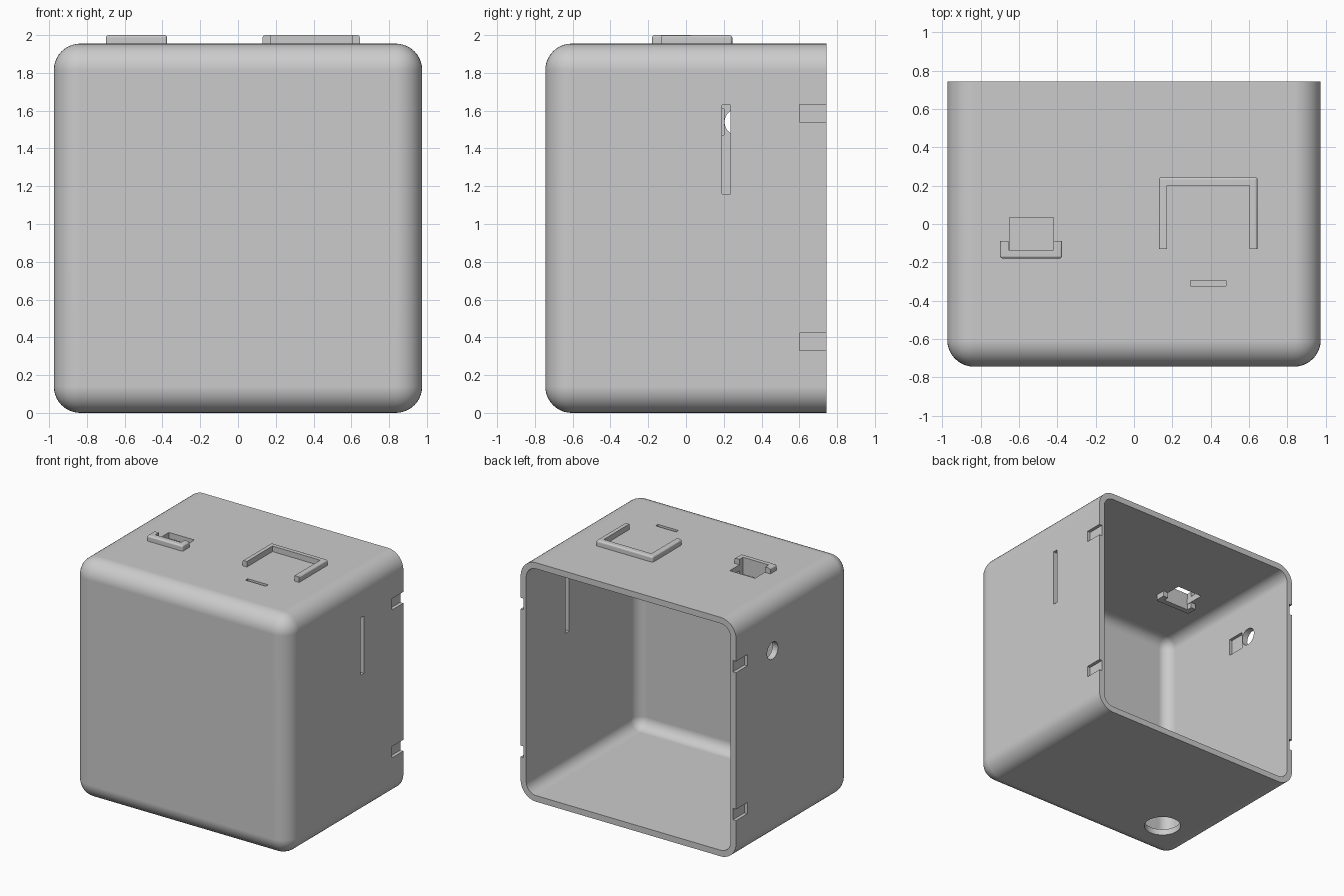
import bpy
import bmesh
import math
from mathutils import Matrix, Vector

old = bpy.data.objects.get("Cube")
if old:
    bpy.data.objects.remove(old, do_unlink=True)

W, D, H = 0.975, 0.745, 1.955    # half width, half depth, height
WALL, RADIUS = 0.05, 0.14

grey = bpy.data.materials.new("light_grey")
grey.use_nodes = True
colour = (0.6, 0.6, 0.6, 1)
grey.diffuse_color = colour
grey.node_tree.nodes["Principled BSDF"].inputs["Base Color"].default_value = colour


def finish(name, bm):
    bmesh.ops.recalc_face_normals(bm, faces=bm.faces)
    mesh = bpy.data.meshes.new(name)
    bm.to_mesh(mesh)
    bm.free()
    mesh.materials.append(grey)
    obj = bpy.data.objects.new(name, mesh)
    bpy.context.collection.objects.link(obj)
    return obj


def activate(obj):
    bpy.ops.object.select_all(action="DESELECT")
    obj.select_set(True)
    bpy.context.view_layer.objects.active = obj


def box(name, x, y, z, radius=0):
    """Box from three ranges; a radius rounds every edge not on the back."""
    bm = bmesh.new()
    lo, hi = Vector((x[0], y[0], z[0])), Vector((x[1], y[1], z[1]))
    size = Matrix.Diagonal((*(hi - lo), 1))
    bmesh.ops.create_cube(bm, size=1, matrix=Matrix.Translation((lo + hi) / 2) @ size)
    if radius:
        edges = [e for e in bm.edges if min(v.co.y for v in e.verts) < y[1] - 0.01]
        bmesh.ops.bevel(bm, geom=edges, offset=radius, segments=10,
                        profile=0.5, affect="EDGES", clamp_overlap=True)
    return finish(name, bm)


def cylinder(name, centre, radius, depth, turn=0):
    bm = bmesh.new()
    place = Matrix.Translation(centre) @ Matrix.Rotation(turn, 4, "Y")
    bmesh.ops.create_cone(bm, cap_ends=True, segments=48, radius1=radius,
                          radius2=radius, depth=depth, matrix=place)
    return finish(name, bm)


def u_rail(name, x, base, tip, bar, arm, z):
    """U-shaped rail: crossbar at y = base, arms reaching to y = tip."""
    inner = base + math.copysign(bar, tip - base)
    outline = [(x[0], base), (x[1], base), (x[1], tip), (x[1] - arm, tip),
               (x[1] - arm, inner), (x[0] + arm, inner), (x[0] + arm, tip), (x[0], tip)]
    bm = bmesh.new()
    face = bm.faces.new([bm.verts.new((px, py, z[0])) for px, py in outline])
    ext = bmesh.ops.extrude_face_region(bm, geom=[face])
    top = [g for g in ext["geom"] if isinstance(g, bmesh.types.BMVert)]
    bmesh.ops.translate(bm, verts=top, vec=(0, 0, z[1] - z[0]))
    # soften the outer top edges and outer upright corners
    edges = []
    for e in bm.edges:
        on_top = all(v.co.z > z[1] - 0.001 for v in e.verts)
        outer = all(abs(v.co.y - base) < 0.001 or min(abs(v.co.x - x[0]), abs(v.co.x - x[1])) < 0.001
                    for v in e.verts)
        upright = abs(e.verts[0].co.z - e.verts[1].co.z) > 0.01
        corner = abs(e.verts[0].co.y - base) < 0.001
        if outer and (on_top or (upright and corner)):
            edges.append(e)
    bmesh.ops.bevel(bm, geom=edges, offset=0.014, segments=3, profile=0.5, affect="EDGES")
    return finish(name, bm)


def cut(target, cutter):
    activate(target)
    mod = target.modifiers.new("cut", "BOOLEAN")
    mod.operation = "DIFFERENCE"
    mod.solver = "EXACT"
    mod.object = cutter
    bpy.ops.object.modifier_apply(modifier=mod.name)
    bpy.data.objects.remove(cutter, do_unlink=True)


# Rounded shell, open at the back
shell = box("shell", (-W, W), (-D, D), (0, H), RADIUS)
cut(shell, box("cavity", (WALL - W, W - WALL), (WALL - D, D + 0.3),
               (WALL, H - WALL), RADIUS - WALL))

# Top openings: latch window and narrow slit
cut(shell, box("window_cutter", (-0.65, -0.42), (-0.135, 0.035), (1.8, 2.1)))
cut(shell, box("slit_cutter", (0.295, 0.48), (-0.325, -0.295), (1.8, 2.1)))

# Side openings: tall slot, round port and a shallow inner pocket
cut(shell, box("slot_cutter", (0.85, 1.1), (0.19, 0.235), (1.16, 1.63)))
cut(shell, cylinder("port_cutter", (-W, 0.274, 1.54), 0.07, 0.3, math.pi / 2))
cut(shell, box("pocket_cutter", (-0.95, -0.85), (0.05, 0.2), (1.47, 1.61)))

# Floor hole
cut(shell, cylinder("floor_cutter", (-0.59, -0.36, 0), 0.14, 0.3))

# Clip recesses on both sides of the rim
for side in (-1, 1):
    for z in (0.33, 1.54):
        xs = sorted((side * (W - 0.027), side * (W + 0.1)))
        cut(shell, box("clip_cutter", xs, (0.6, D + 0.1), (z, z + 0.092)))

# Raised rails on the top
large_rail = u_rail("large_rail", (0.13, 0.645), 0.245, -0.13, 0.045, 0.042, (H - 0.01, 2.0))
small_rail = u_rail("small_rail", (-0.7, -0.375), -0.18, -0.09, 0.045, 0.046, (1.86, 2.0))

for part in (shell, large_rail, small_rail):
    activate(part)
    bpy.ops.object.shade_smooth_by_angle(angle=math.radians(30))
    weighted = part.modifiers.new("weighted_normals", "WEIGHTED_NORMAL")
    weighted.keep_sharp = True
